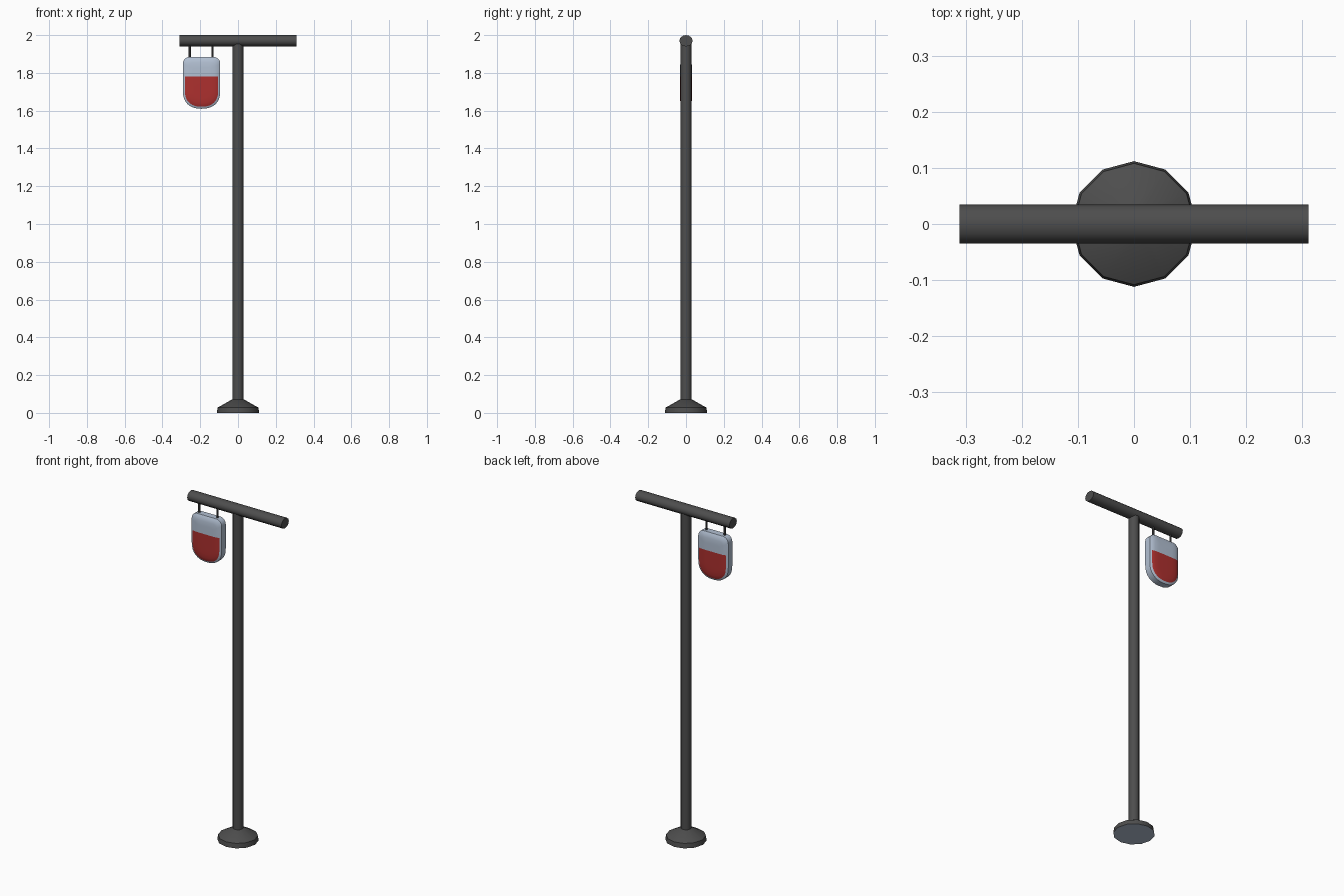
import bpy, bmesh, math

if "Cube" in bpy.data.objects:
    bpy.data.objects.remove(bpy.data.objects["Cube"])


def material(name, rgb):
    m = bpy.data.materials.new(name)
    m.diffuse_color = (*rgb, 1)
    m.use_nodes = True
    m.node_tree.nodes["Principled BSDF"].inputs["Base Color"].default_value = m.diffuse_color
    return m


DARK = material("dark_metal", (0.075, 0.075, 0.075))
RED = material("red_paint", (0.42, 0.03, 0.028))
PALE = material("pale_enamel", (0.45, 0.53, 0.65))


def finish(name, bm, mats, angle=40):
    bmesh.ops.recalc_face_normals(bm, faces=bm.faces)
    me = bpy.data.meshes.new(name)
    bm.to_mesh(me)
    bm.free()
    for m in mats:
        me.materials.append(m)
    ob = bpy.data.objects.new(name, me)
    bpy.context.collection.objects.link(ob)
    bpy.ops.object.select_all(action='DESELECT')
    ob.select_set(True)
    bpy.context.view_layer.objects.active = ob
    bpy.ops.object.shade_smooth_by_angle(angle=math.radians(angle))
    return ob


def loft(rings):
    """Skin a list of equal-length point rings and cap both ends."""
    bm = bmesh.new()
    vs = [[bm.verts.new(p) for p in r] for r in rings]
    n = len(vs[0])
    for a, b in zip(vs, vs[1:]):
        for i in range(n):
            j = (i + 1) % n
            bm.faces.new((a[i], a[j], b[j], b[i]))
    bm.faces.new(vs[0])
    bm.faces.new(vs[-1])
    return bm


def lathe(profile, n=12, x=0):
    return loft([[(x + r * math.cos(2 * math.pi * i / n),
                   r * math.sin(2 * math.pi * i / n), z) for i in range(n)]
                 for r, z in profile])


# Flared foot with a pale underside
bm = lathe([(0.112, 0), (0.108, 0.028), (0.03, 0.072)])
for f in bm.faces:
    if f.calc_center_median().z < 0.001:
        f.material_index = 1
finish("foot", bm, [DARK, PALE])

# Upright pole
finish("pole", lathe([(0.029, 0.06), (0.029, 1.96)]), [DARK])

# Horizontal crossbar
bar = [[(x, 0.035 * math.cos(math.pi * i / 6), 1.97 + 0.03 * math.sin(math.pi * i / 6))
        for i in range(12)] for x in (-0.311, 0.311)]
finish("crossbar", loft(bar), [DARK])

# Two hanger rods
for k, x in enumerate((-0.255, -0.135)):
    finish(f"hanger_{k + 1}", lathe([(0.006, 1.87), (0.006, 1.95)], 8, x), [DARK])


# Shield-shaped sign: domed on both faces
def outline(inset, y):
    cx, w = -0.193, 0.099 - inset
    top, low, bottom = 1.885 - inset, 1.705, 1.61 + inset
    r = max(0.036 - inset * 0.5, 0.012)
    pts = []
    for i in range(6):      # right top corner
        a = math.pi / 2 * i / 5
        pts.append((cx + w - r + r * math.cos(a), y, top - r + r * math.sin(a)))
    for i in range(6):      # left top corner
        a = math.pi / 2 * (1 + i / 5)
        pts.append((cx - w + r + r * math.cos(a), y, top - r + r * math.sin(a)))
    for i in range(17):     # rounded bottom
        a = math.pi * (1 + i / 16)
        c, s = math.cos(a), math.sin(a)
        pts.append((cx + w * math.copysign(abs(c) ** 0.85, c), y,
                    low - (low - bottom) * abs(s) ** 0.85))
    return pts


layers = [(0.055, 0.031), (0.03, 0.030), (0.011, 0.026), (0, 0.019)]
bm = loft([outline(d, -y) for d, y in layers] + [outline(d, y) for d, y in layers[::-1]])
bmesh.ops.bisect_plane(bm, geom=bm.verts[:] + bm.edges[:] + bm.faces[:],
                       plane_co=(0, 0, 1.78), plane_no=(0, 0, 1))
# Red lower panel inside the rim
for f in bm.faces:
    if f.calc_center_median().z < 1.78 and min(abs(v.co.y) for v in f.verts) > 0.025:
        f.material_index = 1
finish("sign", bm, [PALE, RED], 50)
